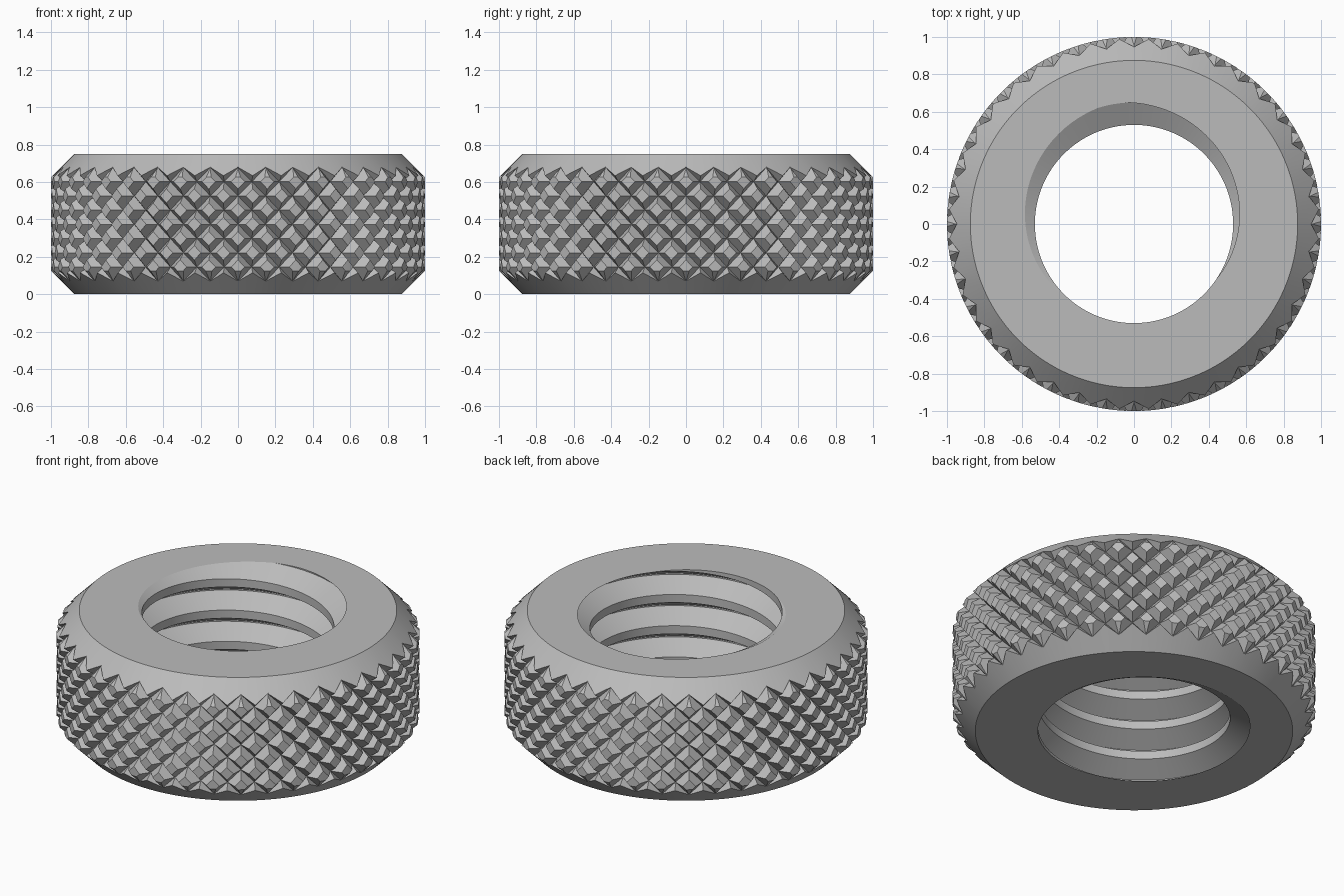
import bpy, bmesh, math

cube = bpy.data.objects.get("Cube")
if cube:
    bpy.data.objects.remove(cube, do_unlink=True)

HEIGHT = 0.75
CHAMFER = 0.125
RIDGES = 40            # knurl points around the rim
KNURL_PITCH = 0.152    # vertical distance between knurl points
KNURL_TOP = 0.677      # height of the top groove crossing
GROOVE, PEAK = 0.945, 1.055   # peaks rise past the rim and are cut flat by it
PITCH = 0.19           # thread pitch
BORE, MINOR, MAJOR = 0.525, 0.53, 0.65

steel = bpy.data.materials.new("steel_grey")
steel.use_nodes = True
GREY = (0.5, 0.5, 0.5, 1)
steel.diffuse_color = GREY
steel.node_tree.nodes["Principled BSDF"].inputs["Base Color"].default_value = GREY


def polar(r, a, z):
    return (r * math.cos(a), r * math.sin(a), z)


def finish(name, bm):
    """Turn the closed surface outward and make it an object."""
    bmesh.ops.recalc_face_normals(bm, faces=bm.faces)
    if bm.calc_volume(signed=True) < 0:
        bmesh.ops.reverse_faces(bm, faces=bm.faces)
    mesh = bpy.data.meshes.new(name)
    bm.to_mesh(mesh)
    bm.free()
    mesh.materials.append(steel)
    obj = bpy.data.objects.new(name, mesh)
    bpy.context.collection.objects.link(obj)
    return obj


def make_blank():
    """Drilled ring with chamfered rims."""
    bm = bmesh.new()
    n = 160
    inner = 1 - CHAMFER
    profile = [(BORE, 0), (inner, 0), (1, CHAMFER),
               (1, HEIGHT - CHAMFER), (inner, HEIGHT), (BORE, HEIGHT)]
    rings = [[bm.verts.new(polar(r, math.tau * (i + 0.37) / n, z)) for i in range(n)]
             for r, z in profile]
    for low, high in zip(rings, rings[1:] + rings[:1]):
        for i in range(n):
            k = (i + 1) % n
            bm.faces.new((low[i], low[k], high[k], high[i]))
    return finish("knurled_nut", bm)


def make_knurl():
    """Cylinder covered in pyramids; crossing grooves run along the diagonals."""
    bm = bmesh.new()
    n = RIDGES * 2
    rings = []
    for j in range(-2, 12):
        z = KNURL_TOP - j * KNURL_PITCH / 2
        rings.append([bm.verts.new(polar(PEAK if (i + j) % 2 else GROOVE,
                                         math.tau * i / n, z)) for i in range(n)])
    for j, (a, b) in enumerate(zip(rings, rings[1:])):
        for i in range(n):
            k = (i + 1) % n
            if (i + j) % 2 == 0:
                tris = (a[i], a[k], b[k]), (a[i], b[k], b[i])
            else:
                tris = (a[i], a[k], b[i]), (a[k], b[k], b[i])
            for tri in tris:
                bm.faces.new(tri)
    bm.faces.new(rings[0])
    bm.faces.new(rings[-1])
    return finish("knurl_shape", bm)


def make_thread():
    """Solid right-handed screw that taps the bore."""
    bm = bmesh.new()
    n, turns = 96, 8
    # radius and height fraction over one pitch: crest, flank, root, flank
    profile = [(MINOR, 0), (MINOR, 0.26), (MAJOR, 0.61), (MAJOR, 0.65)]
    size = len(profile)
    rows = size * turns
    start = math.radians(100)
    base = HEIGHT - 0.63 * PITCH - 6 * PITCH
    cols = []
    for i in range(n):
        col = []
        for j in range(rows + 1):
            r, f = profile[j % size]
            z = base + PITCH * (j // size + f + i / n)
            col.append(bm.verts.new(polar(r, start + math.tau * i / n, z)))
        cols.append(col)
    for i in range(n):
        here = cols[i]
        after = cols[i + 1] if i + 1 < n else cols[0][size:]
        for j in range(len(after) - 1):
            bm.faces.new((here[j], after[j], after[j + 1], here[j + 1]))
    # close both ends with fans to points on the axis
    bottom = bm.verts.new((0, 0, -1))
    top = bm.verts.new((0, 0, HEIGHT + 1))
    for e in [e for e in bm.edges if e.is_boundary]:
        a, b = e.verts
        tip = bottom if a.co.z < HEIGHT / 2 else top
        bm.faces.new((a, b, tip))
    return finish("thread_cutter", bm)


nut = make_blank()
bpy.context.view_layer.objects.active = nut
nut.select_set(True)
for tool, operation in ((make_thread(), 'DIFFERENCE'), (make_knurl(), 'INTERSECT')):
    tool.hide_render = True
    mod = nut.modifiers.new(tool.name, 'BOOLEAN')
    mod.operation = operation
    mod.solver = 'EXACT'
    mod.object = tool
    bpy.ops.object.modifier_apply(modifier=mod.name)
    bpy.data.objects.remove(tool, do_unlink=True)

bpy.ops.object.shade_smooth_by_angle(angle=math.radians(25))
